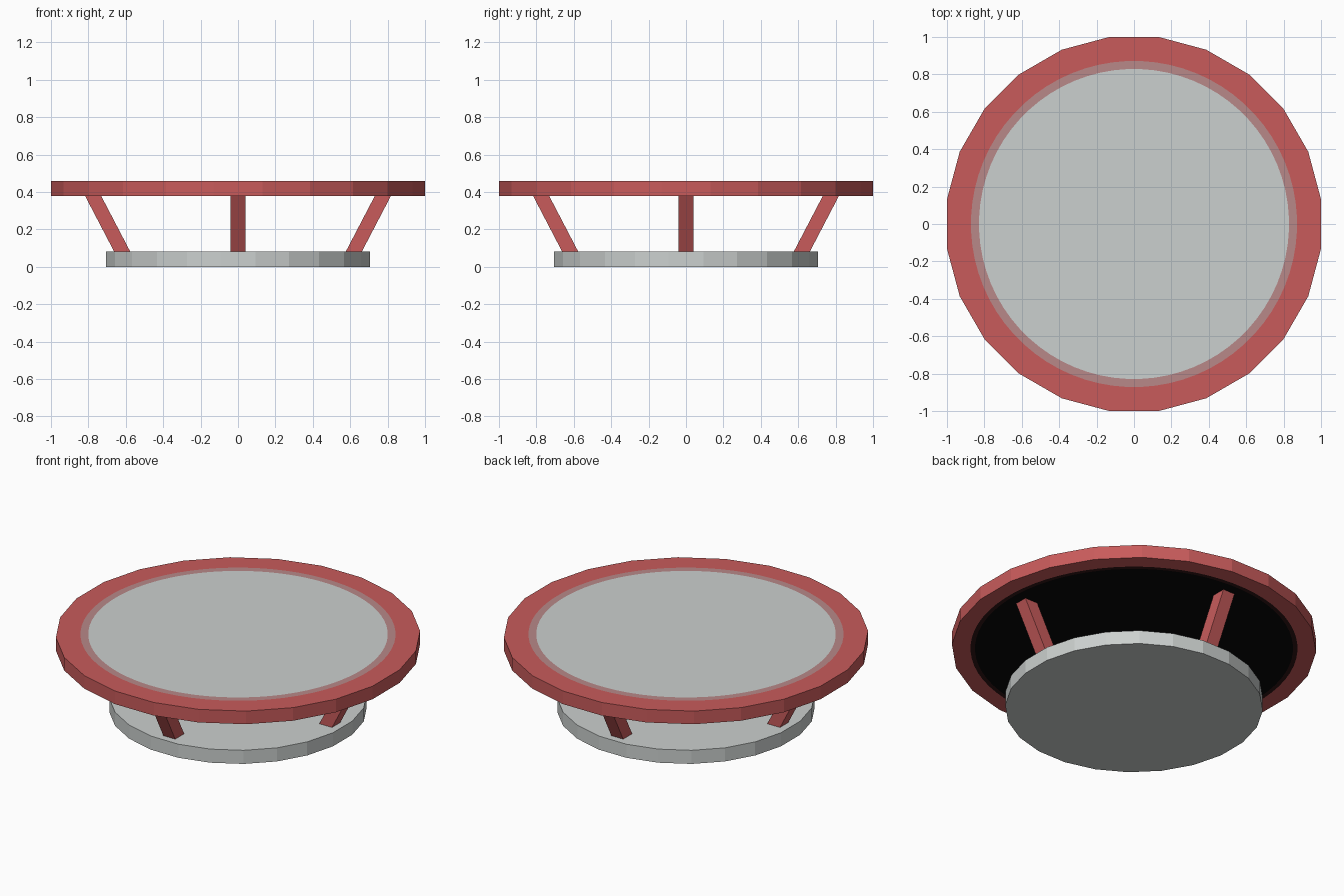
import bpy, bmesh, math

if "Cube" in bpy.data.objects:
    bpy.data.objects.remove(bpy.data.objects["Cube"])

SIDES = 24   # polygon sides of both discs
SUB = 3      # subdivisions per side, so the painted circles look round


def material(name, rgb):
    m = bpy.data.materials.new(name)
    m.diffuse_color = (*rgb, 1)
    m.use_nodes = True
    m.node_tree.nodes["Principled BSDF"].inputs["Base Color"].default_value = m.diffuse_color
    return m


RED = material("red", (0.58, 0.105, 0.105))
GREY = material("light grey", (0.60, 0.63, 0.62))
PINK = material("dusty pink", (0.48, 0.25, 0.25))
BROWN = material("dark brown", (0.03, 0.008, 0.008))
BLACK = material("black", (0.002, 0.002, 0.002))


def make_object(name, bm, mats):
    bmesh.ops.recalc_face_normals(bm, faces=bm.faces)
    me = bpy.data.meshes.new(name)
    bm.to_mesh(me)
    bm.free()
    for m in mats:
        me.materials.append(m)
    ob = bpy.data.objects.new(name, me)
    bpy.context.collection.objects.link(ob)
    return ob


def polygon_points(apothem):
    """24-gon outline with a flat side on each axis, subdivided."""
    r = apothem / math.cos(math.pi / SIDES)
    corner = [(r * math.cos(2 * math.pi * (i + 0.5) / SIDES),
               r * math.sin(2 * math.pi * (i + 0.5) / SIDES)) for i in range(SIDES)]
    pts = []
    for i in range(SIDES):
        a, b = corner[i], corner[(i + 1) % SIDES]
        for k in range(SUB):
            t = k / SUB
            pts.append((a[0] + (b[0] - a[0]) * t, a[1] + (b[1] - a[1]) * t))
    return pts


def circle_points(r):
    n = SIDES * SUB
    off = math.pi / SIDES
    return [(r * math.cos(off + 2 * math.pi * i / n),
             r * math.sin(off + 2 * math.pi * i / n)) for i in range(n)]


# tray top: red rim with painted circles inset above and below
bm = bmesh.new()
outer = polygon_points(1.0)
Z0, Z1 = 0.38, 0.46
loops = [(circle_points(0.88), Z0), (circle_points(0.905), Z0), (outer, Z0),
         (outer, Z1), (circle_points(0.872), Z1), (circle_points(0.829), Z1)]
rings = [[bm.verts.new((x, y, z)) for x, y in pts] for pts, z in loops]
band_colours = [3, 0, 0, 0, 2]
n = SIDES * SUB
for a, b, colour in zip(rings, rings[1:], band_colours):
    for i in range(n):
        j = (i + 1) % n
        bm.faces.new((a[i], a[j], b[j], b[i])).material_index = colour
bm.faces.new(rings[0]).material_index = 4
bm.faces.new(rings[-1]).material_index = 1
make_object("tray_top", bm, [RED, GREY, PINK, BROWN, BLACK])

# base disc
bm = bmesh.new()
r = 0.707 / math.cos(math.pi / SIDES)
ang = [2 * math.pi * (i + 0.5) / SIDES for i in range(SIDES)]
low, high = [[bm.verts.new((r * math.cos(a), r * math.sin(a), z)) for a in ang]
             for z in (0, 0.083)]
bm.faces.new(low)
bm.faces.new(high)
for i in range(SIDES):
    j = (i + 1) % SIDES
    bm.faces.new((low[i], low[j], high[j], high[i]))
make_object("base_disc", bm, [GREY])

# four outward-leaning legs
for k, name in enumerate(("right", "back", "left", "front")):
    bm = bmesh.new()
    profile = [(0.577, 0.083), (0.663, 0.083), (0.818, 0.38), (0.732, 0.38)]
    s1, s2 = [[bm.verts.new((x, y, z)) for x, z in profile] for y in (-0.04, 0.04)]
    bm.faces.new(s1)
    bm.faces.new(s2)
    for i in range(4):
        j = (i + 1) % 4
        bm.faces.new((s1[i], s1[j], s2[j], s2[i]))
    leg = make_object(name + "_leg", bm, [RED])
    leg.rotation_euler.z = k * math.pi / 2
